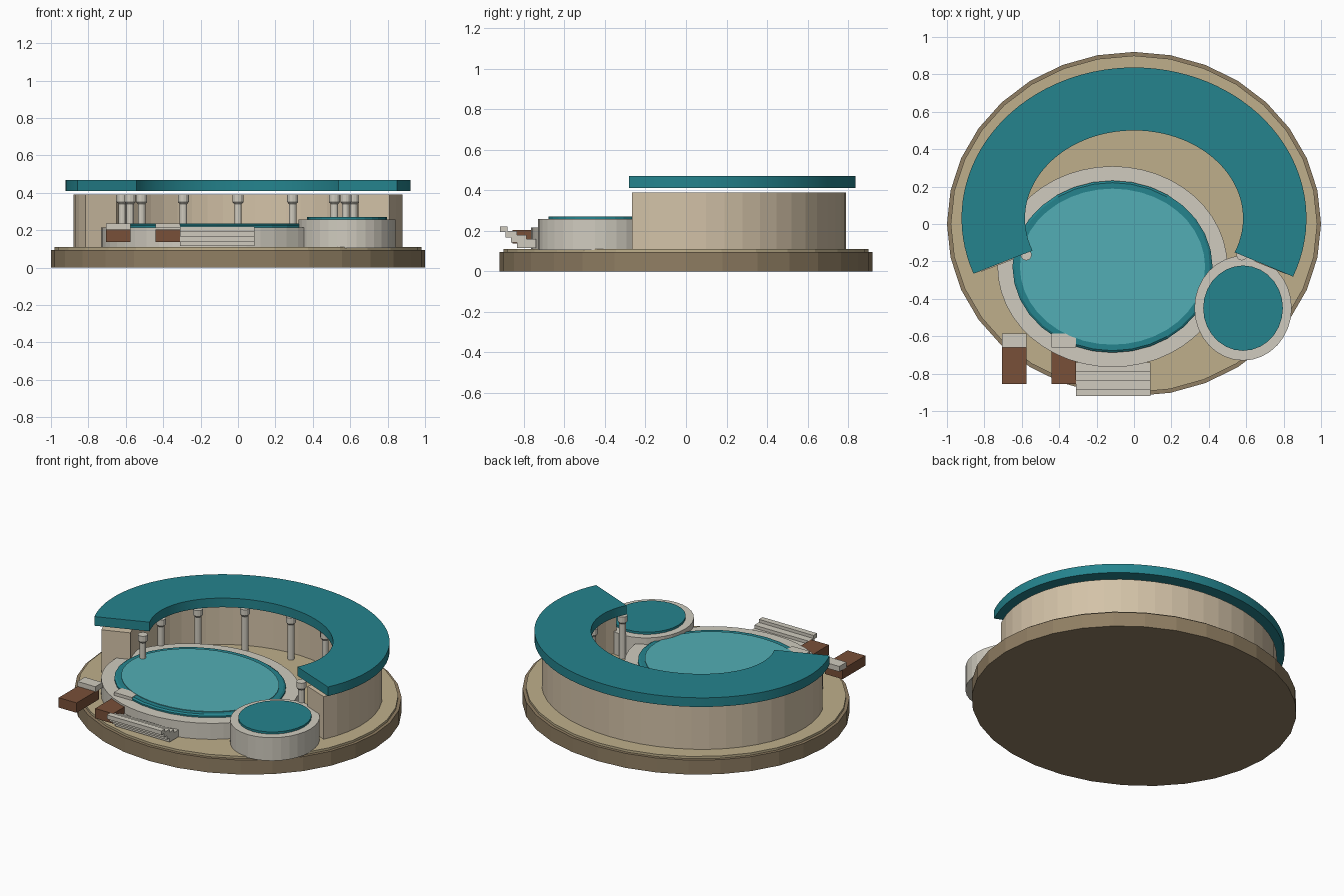
import bpy, bmesh
from math import sin, cos, radians

if "Cube" in bpy.data.objects:
    bpy.data.objects.remove(bpy.data.objects["Cube"])


def material(name, rgb):
    m = bpy.data.materials.new(name)
    m.diffuse_color = (*rgb, 1)
    m.use_nodes = True
    m.node_tree.nodes["Principled BSDF"].inputs["Base Color"].default_value = m.diffuse_color
    return m


TEAL = material("teal", (0.018, 0.23, 0.27))
WATER = material("pale_water", (0.085, 0.42, 0.46))
SAND = material("sand", (0.52, 0.43, 0.26))
EARTH = material("earth", (0.28, 0.21, 0.125))
WALL = material("wall", (0.65, 0.54, 0.39))
STONE = material("stone", (0.63, 0.60, 0.52))
WOOD = material("wood", (0.19, 0.08, 0.04))


def finish(name, bm, mat, smooth=False):
    bmesh.ops.recalc_face_normals(bm, faces=bm.faces[:])
    me = bpy.data.meshes.new(name)
    bm.to_mesh(me)
    bm.free()
    me.materials.append(mat)
    ob = bpy.data.objects.new(name, me)
    bpy.context.collection.objects.link(ob)
    if smooth:
        bpy.ops.object.select_all(action='DESELECT')
        ob.select_set(True)
        bpy.context.view_layer.objects.active = ob
        bpy.ops.object.shade_smooth_by_angle(angle=radians(30))
    return ob


def drum(name, centre, levels, n, mat, smooth=False):
    """Capped elliptical solid through levels of (rx, ry, z)."""
    bm = bmesh.new()
    rings = [[bm.verts.new((centre[0] + rx * cos(radians(360 * i / n)),
                            centre[1] + ry * sin(radians(360 * i / n)), z))
              for i in range(n)] for rx, ry, z in levels]
    for a, b in zip(rings, rings[1:]):
        for i in range(n):
            j = (i + 1) % n
            bm.faces.new((a[i], a[j], b[j], b[i]))
    bm.faces.new(rings[0])
    bm.faces.new(rings[-1])
    return finish(name, bm, mat, smooth)


def band(name, centre, outer, inner, z0, z1, n, mat, a0=0, a1=360, smooth=False):
    """Elliptical ring or arc with a rectangular section."""
    bm = bmesh.new()
    closed = a1 - a0 == 360
    secs = []
    for i in range(n if closed else n + 1):
        t = radians(a0 + (a1 - a0) * i / n)
        secs.append([bm.verts.new((centre[0] + r[0] * cos(t), centre[1] + r[1] * sin(t), z))
                     for r, z in ((outer, z0), (outer, z1), (inner, z1), (inner, z0))])
    for a, b in zip(secs, secs[1:] + (secs[:1] if closed else [])):
        for k in range(4):
            m = (k + 1) % 4
            bm.faces.new((a[k], a[m], b[m], b[k]))
    if not closed:
        bm.faces.new(secs[0])
        bm.faces.new(secs[-1])
    return finish(name, bm, mat, smooth)


def box(name, x, y, z, mat):
    bm = bmesh.new()
    bmesh.ops.create_cube(bm, size=1)
    for v in bm.verts:
        v.co = [(r[0] + r[1]) / 2 + c * (r[1] - r[0]) for r, c in zip((x, y, z), v.co)]
    return finish(name, bm, mat)


# Island base with inset sand top
drum("base", (0, 0), [(1, 0.92, 0), (1, 0.92, 0.095)], 32, EARTH)
drum("sand_top", (0, 0), [(0.98, 0.90, 0.09), (0.98, 0.90, 0.11)], 32, SAND)

# Curved building: wall, roof and colonnade
C = (0, 0.03)
band("curved_wall", C, (0.88, 0.76), (0.70, 0.59), 0.105, 0.39, 32, WALL, -23, 202)
band("curved_roof", C, (0.922, 0.807), (0.583, 0.47), 0.41, 0.47, 64, TEAL, -22.7, 201.5, True)
for i in range(9):
    t = radians(-22 + 28 * i)
    p = (0.622 * cos(t), C[1] + 0.52 * sin(t))
    drum(f"column_{i + 1}", p,
         [(0.02, 0.02, 0.105), (0.02, 0.02, 0.34), (0.03, 0.03, 0.352), (0.03, 0.03, 0.39)],
         12, STONE)

# Main pool
P = (-0.115, -0.228)
band("pool_surround", P, (0.615, 0.537), (0.50, 0.42), 0.105, 0.215, 48, STONE)
drum("pool_rim", P, [(0.535, 0.46, 0.19), (0.535, 0.46, 0.225), (0.522, 0.449, 0.233)], 32, TEAL)
drum("pool_water", P, [(0.495, 0.417, 0.225), (0.495, 0.417, 0.237)], 40, WATER)

# Small round pool
Q = (0.583, -0.45)
band("small_pool_surround", Q, (0.26, 0.28), (0.20, 0.215), 0.105, 0.257, 32, STONE)
drum("small_pool_water", Q, [(0.213, 0.228, 0.24), (0.213, 0.228, 0.271)], 28, TEAL)

# Steps leaning outward at the front
for i in range(4):
    box(f"step_{i + 1}", (-0.31, 0.087),
        (-0.835 - 0.028 * i, -0.74 - 0.047 * i),
        (0.115 + 0.026 * i, 0.16 + 0.02 * i), STONE)

# Loungers with headrests
for i, x in enumerate((-0.705, -0.44)):
    box(f"lounger_{i + 1}", (x, x + 0.13), (-0.855, -0.62), (0.138, 0.203), WOOD)
    box(f"headrest_{i + 1}", (x, x + 0.13), (-0.66, -0.585), (0.2, 0.235), STONE)
